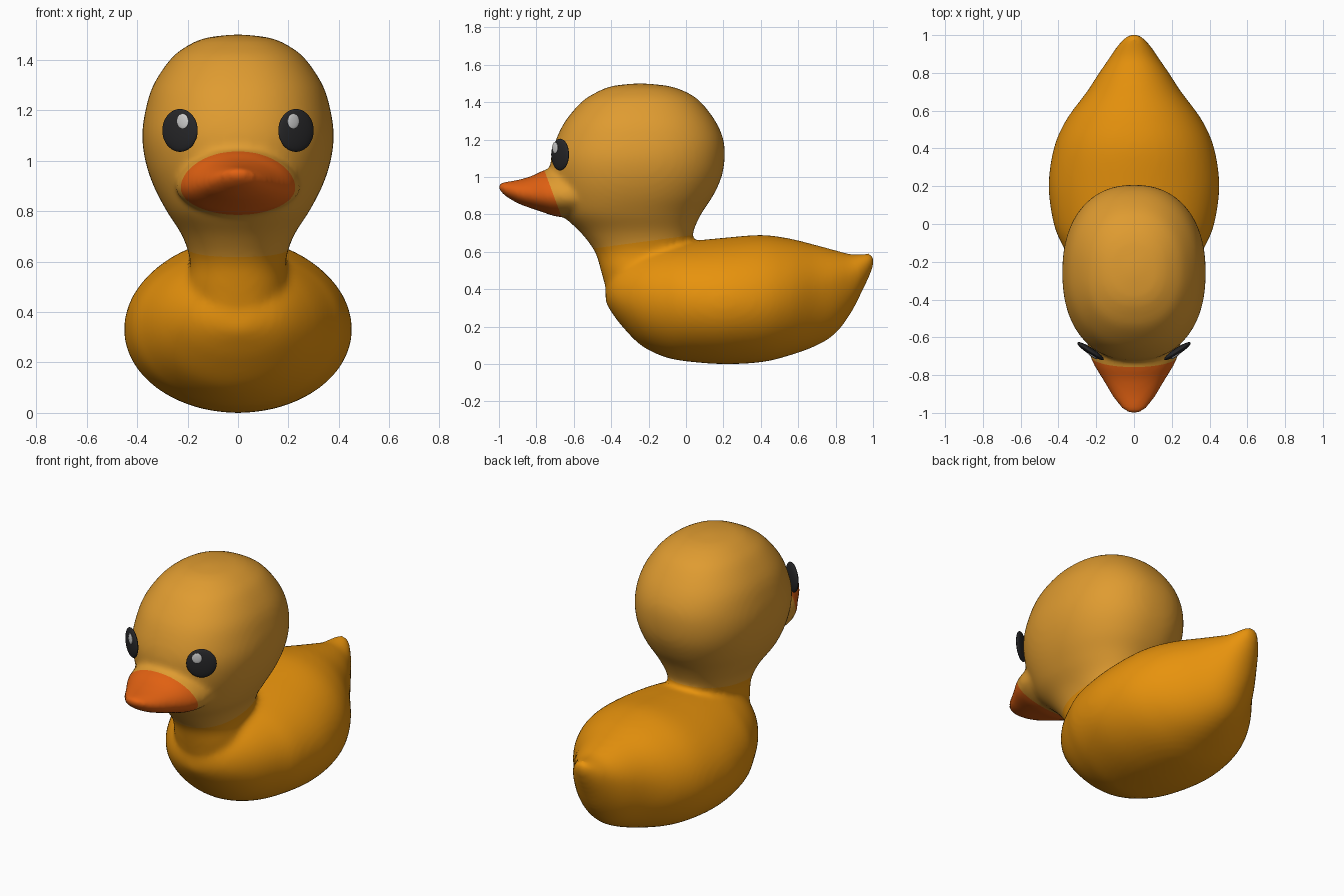
import bpy, bmesh, math
from mathutils import Matrix, Vector

if "Cube" in bpy.data.objects:
    bpy.data.objects.remove(bpy.data.objects["Cube"])


def material(name, rgb):
    m = bpy.data.materials.new(name)
    m.diffuse_color = (*rgb, 1)
    m.use_nodes = True
    m.node_tree.nodes["Principled BSDF"].inputs["Base Color"].default_value = m.diffuse_color
    return m


BODY = material("body_yellow", (0.83, 0.30, 0.004))
HEAD = material("head_yellow", (0.74, 0.33, 0.03))
BEAK = material("beak_orange", (0.76, 0.12, 0.006))
BLACK = material("eye_black", (0.02, 0.02, 0.022))
WHITE = material("eye_highlight", (0.65, 0.65, 0.65))


def resample(rows, steps=6):
    """Smooth curve through the profile rows (Catmull-Rom)."""
    out = []
    for i in range(len(rows) - 1):
        quad = [rows[max(i - 1, 0)], rows[i], rows[i + 1], rows[min(i + 2, len(rows) - 1)]]
        for s in range(steps):
            t = s / steps
            out.append([0.5 * (2 * b + (c - a) * t + (2 * a - 5 * b + 4 * c - d) * t * t
                               + (3 * b - a - 3 * c + d) * t ** 3) for a, b, c, d in zip(*quad)])
    return out + [list(rows[-1])]


def curve(v, n):
    return math.copysign(abs(v) ** (2 / n), v)


def upright_ring(row, c, s):
    z, front, back, half = row
    return (half * curve(c, 2.25), (front + back) / 2 + (back - front) / 2 * curve(s, 2.25), z)


def lengthwise_ring(row, c, s):
    y, top, bottom, half, wide = row
    return (half * c, y, wide + s * ((top - wide) if s > 0 else (wide - bottom)))


def loft(bm, rows, ring_point, sides=64):
    """Closed skin through rings."""
    rings = []
    for row in resample(rows):
        angles = [2 * math.pi * k / sides for k in range(sides)]
        rings.append([bm.verts.new(ring_point(row, math.cos(a), math.sin(a))) for a in angles])
    faces = [bm.faces.new(rings[0]), bm.faces.new(rings[-1])]
    for r, q in zip(rings, rings[1:]):
        for k in range(sides):
            j = (k + 1) % sides
            faces.append(bm.faces.new((r[k], r[j], q[j], q[k])))
    bmesh.ops.recalc_face_normals(bm, faces=faces)


# body: y, top, bottom, half width, height of widest point
body_rows = [
    (-.43, .43, .33, .06, .38), (-.40, .50, .28, .15, .38), (-.34, .56, .20, .23, .37),
    (-.24, .61, .10, .31, .36), (-.12, .64, .04, .375, .35), (0, .655, .015, .425, .34),
    (.2, .675, 0, .452, .33), (.4, .69, .01, .425, .34), (.55, .672, .045, .36, .36),
    (.7, .635, .10, .25, .40), (.8, .608, .165, .185, .43), (.88, .588, .27, .13, .46),
    (.94, .588, .385, .09, .50), (.985, .593, .48, .05, .54), (1.005, .575, .535, .02, .555)]
# neck and head: z, front, back, half width
head_rows = [
    (.3, -.37, -.05, .15), (.4, -.425, 0, .19), (.5, -.455, .025, .20), (.6, -.487, .028, .19),
    (.7, -.56, .037, .22), (.8, -.66, .08, .283), (.9, -.70, .145, .335), (1.0, -.72, .19, .368),
    (1.1, -.722, .207, .38), (1.2, -.695, .20, .367), (1.3, -.645, .157, .336),
    (1.4, -.56, .08, .27), (1.45, -.485, .01, .21), (1.485, -.40, -.085, .135),
    (1.5, -.28, -.21, .03)]
# beak: same columns as the body
beak_rows = [
    (-1.005, .968, .942, .02, .953), (-.985, .973, .915, .055, .943), (-.95, .976, .888, .088, .93),
    (-.89, .987, .855, .128, .915), (-.82, 1.008, .83, .168, .905), (-.76, 1.037, .81, .205, .90),
    (-.70, 1.047, .79, .232, .90), (-.62, 1.03, .785, .25, .90), (-.5, 1.0, .80, .24, .90)]

bm = bmesh.new()
loft(bm, body_rows, lengthwise_ring)
loft(bm, head_rows, upright_ring)
loft(bm, beak_rows, lengthwise_ring)
mesh = bpy.data.meshes.new("duck_skin")
bm.to_mesh(mesh)
bm.free()
duck = bpy.data.objects.new("duck_skin", mesh)
bpy.context.collection.objects.link(duck)

# fuse the parts into one moulded skin
remesh = duck.modifiers.new("fuse", 'REMESH')
remesh.mode = 'VOXEL'
remesh.voxel_size = 0.016
soften = duck.modifiers.new("soften", 'SMOOTH')
soften.factor = 0.5
soften.iterations = 10
bpy.context.view_layer.objects.active = duck
duck.select_set(True)
for name in ("fuse", "soften"):
    bpy.ops.object.modifier_apply(modifier=name)

# colour regions, cut cleanly by a neck plane and a beak plane
neck_co, neck_no = Vector((0, 0, .685)), Vector((0, -.135, 1)).normalized()
beak_co, beak_no = Vector((0, -.755, 1.03)), Vector((0, -.23, -.085)).normalized()
for m in (BODY, HEAD, BEAK):
    duck.data.materials.append(m)
bm = bmesh.new()
bm.from_mesh(duck.data)
for co, no in ((neck_co, neck_no), (beak_co, beak_no)):
    bmesh.ops.bisect_plane(bm, geom=bm.verts[:] + bm.edges[:] + bm.faces[:],
                           plane_co=co, plane_no=no, dist=1e-5)
for f in bm.faces:
    c = f.calc_center_median()
    f.smooth = True
    above_neck = (c - neck_co).dot(neck_no) > 0
    f.material_index = (2 if (c - beak_co).dot(beak_no) > 0 else 1) if above_neck else 0
bm.to_mesh(duck.data)
bm.free()


def lens(name, centre, right, normal, radii, mat):
    """Flattened ellipsoid facing along normal."""
    bm = bmesh.new()
    bmesh.ops.create_uvsphere(bm, u_segments=40, v_segments=20, radius=1)
    up = Vector((0, 0, 1))
    for v in bm.verts:
        v.co = centre + right * v.co.x * radii[0] + up * v.co.y * radii[1] + normal * v.co.z * radii[2]
    bmesh.ops.recalc_face_normals(bm, faces=bm.faces)
    for f in bm.faces:
        f.smooth = True
    me = bpy.data.meshes.new(name)
    bm.to_mesh(me)
    bm.free()
    me.materials.append(mat)
    bpy.context.collection.objects.link(bpy.data.objects.new(name, me))


# eyes and their highlights
for side, label in ((1, "left"), (-1, "right")):
    a = math.radians(33)
    normal = Vector((side * math.sin(a), -math.cos(a), 0))
    outward = Vector((side * math.cos(a), math.sin(a), 0))
    eye = Vector((side * .23, -.673, 1.12))
    lens("eye_" + label, eye, outward, normal, (.083, .085, .018), BLACK)
    lens("eye_highlight_" + label, eye - outward * .024 + Vector((0, 0, .037)) + normal * .017,
         outward, normal, (.027, .03, .005), WHITE)
